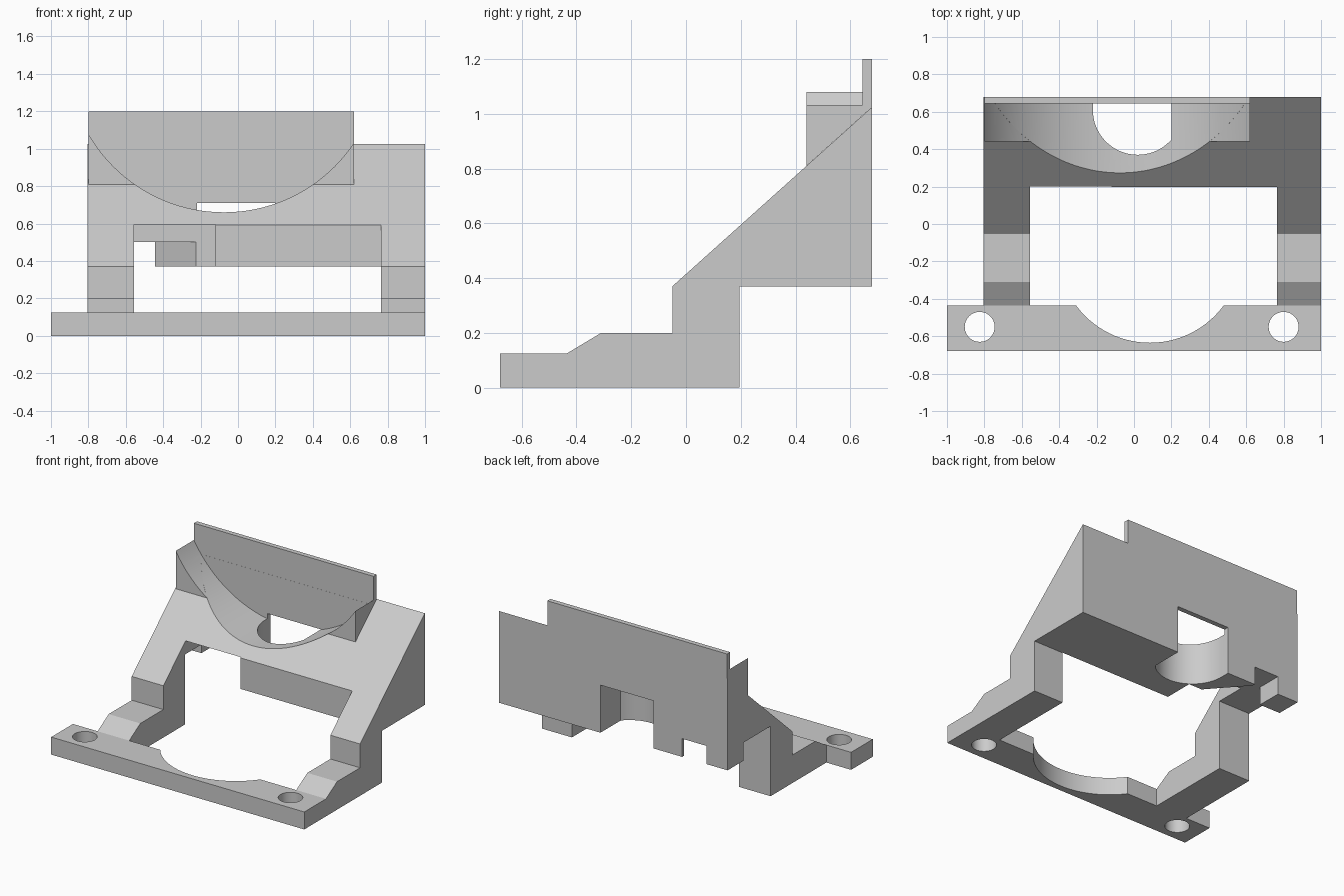
import bpy, bmesh, math
from mathutils import Vector

cube = bpy.data.objects.get("Cube")
if cube:
    bpy.data.objects.remove(cube, do_unlink=True)

grey = bpy.data.materials.new("plain_grey")
grey.use_nodes = True
COLOUR = (0.6, 0.6, 0.6, 1)
grey.diffuse_color = COLOUR
grey.node_tree.nodes["Principled BSDF"].inputs["Base Color"].default_value = COLOUR


def prism(name, axis, outline, lo, hi):
    """Extrude a 2D outline along an axis; the outline uses the other two axes in order."""
    def place(p, t):
        co = list(p)
        co.insert("xyz".index(axis), t)
        return Vector(co)
    bm = bmesh.new()
    face = bm.faces.new([bm.verts.new(place(p, lo)) for p in outline])
    res = bmesh.ops.extrude_face_region(bm, geom=[face])
    moved = [v for v in res["geom"] if isinstance(v, bmesh.types.BMVert)]
    bmesh.ops.translate(bm, verts=moved, vec=place((0, 0), hi - lo))
    bmesh.ops.recalc_face_normals(bm, faces=bm.faces)
    mesh = bpy.data.meshes.new(name)
    bm.to_mesh(mesh)
    bm.free()
    mesh.materials.append(grey)
    obj = bpy.data.objects.new(name, mesh)
    bpy.context.collection.objects.link(obj)
    return obj


def rect(a0, a1, b0, b1):
    return [(a0, b0), (a1, b0), (a1, b1), (a0, b1)]


def circle(cx, cy, r, n=64):
    return [(cx + r * math.cos(2 * math.pi * i / n),
             cy + r * math.sin(2 * math.pi * i / n)) for i in range(n)]


def cut(obj, *cutters):
    for c in cutters:
        c.hide_render = True
        mod = obj.modifiers.new("cut", "BOOLEAN")
        mod.operation, mod.solver, mod.object = "DIFFERENCE", "EXACT", c
        bpy.ops.object.select_all(action="DESELECT")
        bpy.context.view_layer.objects.active = obj
        obj.select_set(True)
        bpy.ops.object.modifier_apply(modifier=mod.name)


def discard(*cutters):
    for c in cutters:
        bpy.data.objects.remove(c, do_unlink=True)


# Front mounting plate with two screw holes and an arc relief
plate = prism("front_plate", "z", rect(-1, 1, -0.68, -0.435), 0, 0.125)
plate_cuts = [prism("screw_cutter", "z", circle(x, -0.55, 0.08, 48), -0.1, 0.3)
              for x in (-0.825, 0.8)]
plate_cuts.append(prism("relief_cutter", "z", circle(0.085, -0.145, 0.49, 96), -0.1, 0.3))
cut(plate, *plate_cuts)
discard(*plate_cuts)

# Body: stepped side profile with a sloped face, split into two arms in front
body = prism("sloped_body", "x", [
    (-0.435, 0), (0.195, 0), (0.195, 0.37), (0.68, 0.37), (0.68, 1.025),
    (-0.05, 0.37), (-0.05, 0.2), (-0.31, 0.2), (-0.435, 0.125)], -0.805, 1)
opening = prism("opening_cutter", "z", rect(-0.555, 0.765, -0.6, 0.197), -0.1, 1.3)

# Round cradle trough
cradle = prism("cradle_cutter", "y", circle(-0.075, 1.496, 0.836, 128), -0.5, 0.645)

# Vertical hole, flattened on one side and open to the back
hole_outline = [(0.2, 0.8), (-0.22, 0.8)]
for i in range(33):
    a = math.pi + (math.radians(318.6) - math.pi) * i / 32
    hole_outline.append((0.02 + 0.24 * math.cos(a), 0.61 + 0.24 * math.sin(a)))
hole = prism("hole_cutter", "z", hole_outline, 0.2, 0.71)

# Pocket under the slope and a cable channel leading out the side and back
pocket = prism("pocket_cutter", "z", rect(-0.555, -0.12, 0.15, 0.41), 0.3, 0.595)
channel = prism("channel_cutter", "z", [
    (-0.9, 0.195), (-0.225, 0.195), (-0.225, 0.41), (-0.445, 0.66), (-0.445, 0.75),
    (-0.64, 0.75), (-0.64, 0.5), (-0.9, 0.5)], 0.3, 0.5)
cut(body, opening, cradle, hole, pocket, channel)

# Cradle block standing on the slope
block = prism("cradle_block", "x", [
    (0.44, 0.81), (0.645, 0.994), (0.645, 1.1), (0.44, 1.1)], -0.8, 0.62)
cut(block, cradle)
discard(opening, cradle, hole, pocket, channel)

# Thin upright back plate
back = prism("back_plate", "x", [
    (0.645, 0.994), (0.68, 1.025), (0.68, 1.2), (0.645, 1.2)], -0.8, 0.62)

# Smooth arcs, sharp edges elsewhere
for obj in (plate, body, block, back):
    bpy.ops.object.select_all(action="DESELECT")
    bpy.context.view_layer.objects.active = obj
    obj.select_set(True)
    bpy.ops.object.shade_smooth_by_angle(angle=math.radians(20))
